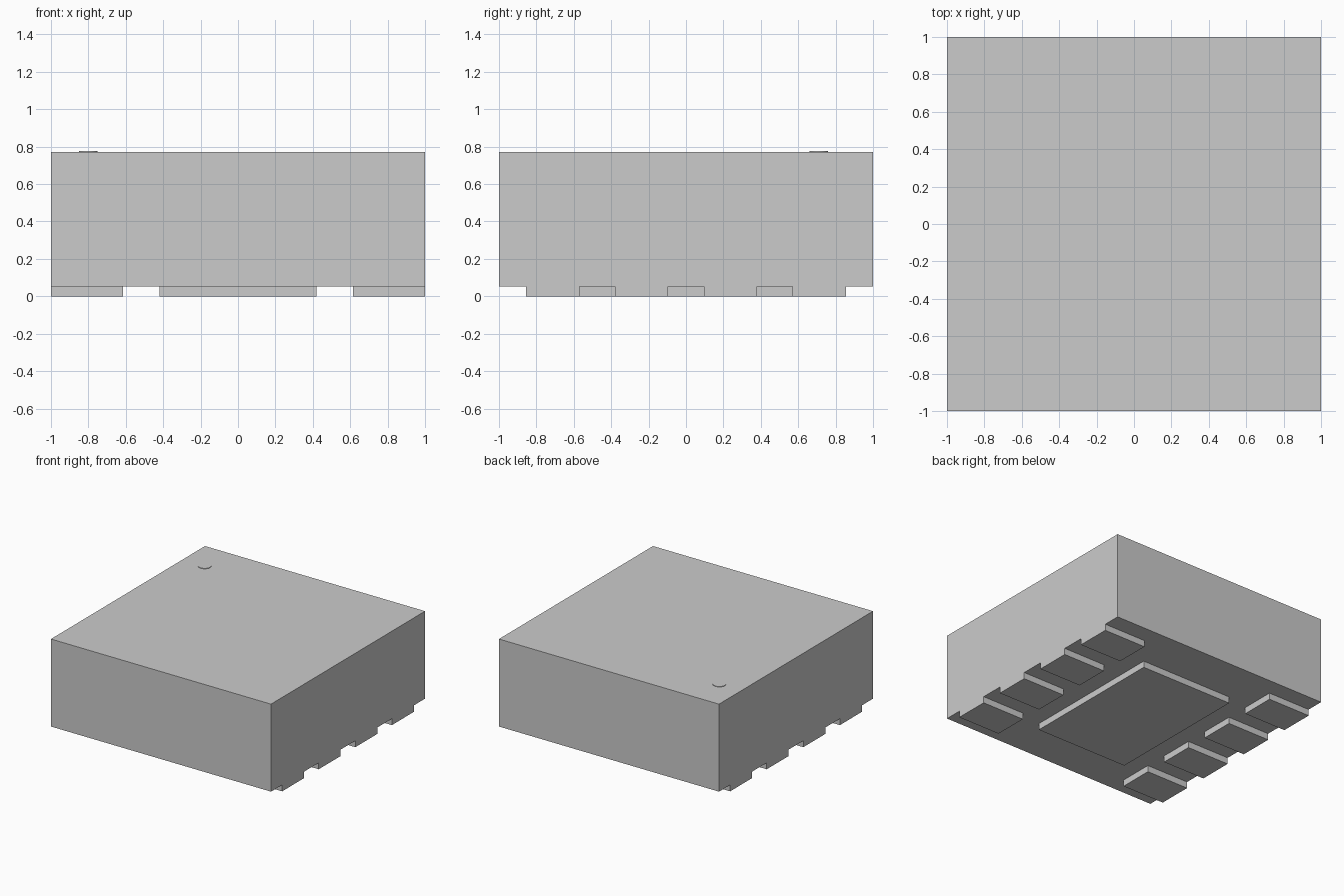
import bpy

if "Cube" in bpy.data.objects:
    bpy.data.objects.remove(bpy.data.objects["Cube"], do_unlink=True)

grey = bpy.data.materials.new("plain_grey")
grey.use_nodes = True
colour = (0.6, 0.6, 0.6, 1)
grey.diffuse_color = colour
grey.node_tree.nodes["Principled BSDF"].inputs["Base Color"].default_value = colour

STANDOFF = 0.053
TOP = 0.772


def box(name, x, y, z):
    """Box between (low, high) limits on each axis."""
    limits = (x, y, z)
    bpy.ops.mesh.primitive_cube_add(size=1, location=[(a + b) / 2 for a, b in limits])
    ob = bpy.context.object
    ob.name = name
    ob.scale = [b - a for a, b in limits]
    bpy.ops.object.transform_apply(location=False, rotation=False, scale=True)
    ob.data.materials.append(grey)
    return ob


# Moulded package body
box("package_body", (-1, 1), (-1, 1), (STANDOFF, TOP))

# Large pad under the middle
box("centre_pad", (-0.42, 0.42), (-0.615, 0.615), (0, STANDOFF))

# Four contact pads along each side, flush with the body
PITCH, WIDTH = 0.475, 0.285
for side, inner, outer in (("left", 0.615, 1), ("right", -1, -0.615)):
    for i in range(4):
        y = (i - 1.5) * PITCH
        box(f"{side}_contact_pad_{i + 1}", (inner, outer),
            (y - WIDTH / 2, y + WIDTH / 2), (0, STANDOFF))

# Raised orientation dot on the top
bpy.ops.mesh.primitive_cylinder_add(vertices=32, radius=0.05, depth=0.008,
                                    location=(-0.8, 0.71, TOP))
dot = bpy.context.object
dot.name = "orientation_dot"
dot.data.materials.append(grey)
bpy.ops.object.shade_smooth_by_angle()
